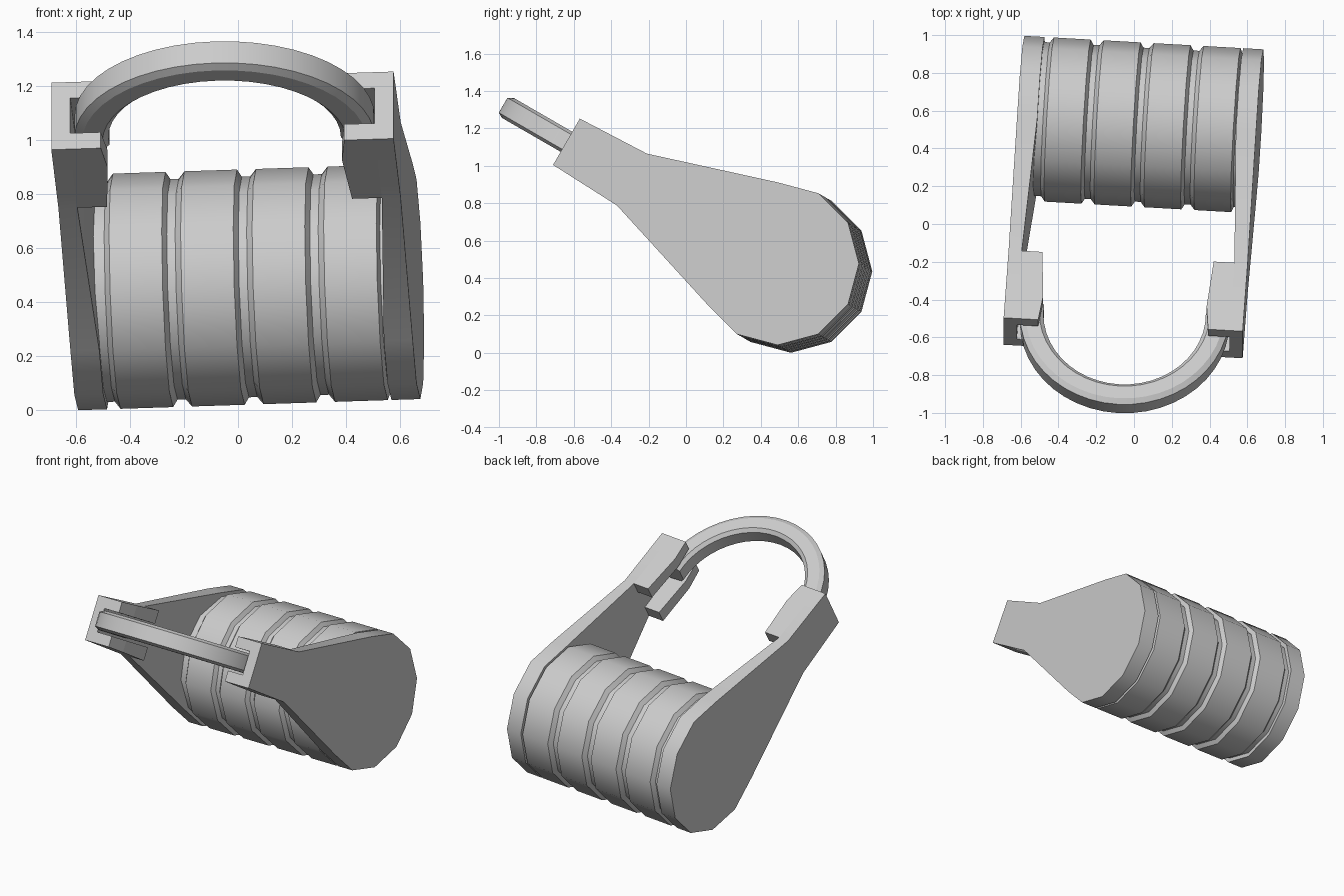
import bpy, bmesh, math
from mathutils import Matrix, Vector

if "Cube" in bpy.data.objects:
    bpy.data.objects.remove(bpy.data.objects["Cube"])

# Local frame: x = drum axis, y = direction from drum to handle, z = thickness
A = math.radians(3.73)
v0 = Vector((0, -math.cos(math.pi / 6), 0.5))
X = Vector((1, 0, 0))
u = X * math.cos(A) + v0 * math.sin(A)
v = v0 * math.cos(A) - X * math.sin(A)
w = u.cross(v)
FRAME = Matrix((u, v, w)).transposed().to_4x4()
FRAME.translation = Vector((0.0275, 0.526, 0.456))

R = 0.435          # drum and cheek radius
HALF = 0.634       # half of overall width
SIDES = 12


def make(name, verts, faces, mirror=False, smooth=None):
    bm = bmesh.new()
    vs = [bm.verts.new(p) for p in verts]
    for f in faces:
        bm.faces.new([vs[i] for i in f])
    bmesh.ops.recalc_face_normals(bm, faces=bm.faces)
    me = bpy.data.meshes.new(name)
    bm.to_mesh(me)
    bm.free()
    ob = bpy.data.objects.new(name, me)
    bpy.context.collection.objects.link(ob)
    ob.matrix_world = FRAME
    if mirror:
        m = ob.modifiers.new("Mirror", 'MIRROR')
        m.use_axis = (True, False, False)
        m.use_mirror_merge = False
    if smooth:
        bpy.ops.object.select_all(action='DESELECT')
        ob.select_set(True)
        bpy.context.view_layer.objects.active = ob
        bpy.ops.object.shade_smooth_by_angle(angle=math.radians(smooth))
    return ob


def loft(sections):
    """Join equal-length closed sections into a capped tube."""
    n = len(sections[0])
    verts = [p for s in sections for p in s]
    faces = [[k * n + i, k * n + (i + 1) % n, (k + 1) * n + (i + 1) % n, (k + 1) * n + i]
             for k in range(len(sections) - 1) for i in range(n)]
    faces += [list(range(n)), list(range(len(verts) - n, len(verts)))]
    return verts, faces


def circle(x, r):
    return [(x, r * math.cos(2 * math.pi * i / SIDES), r * math.sin(2 * math.pi * i / SIDES))
            for i in range(SIDES)]


# Grooved drum
LOW = R - 0.027
profile = [(-0.56, LOW), (-0.497, LOW)]
for k in range(4):
    x = -0.477 + 0.265 * k
    profile += [(x, R), (x + 0.195, R)]
    if k < 3:
        profile += [(x + 0.212, LOW), (x + 0.243, LOW)]
profile += [(0.524, LOW), (0.56, LOW)]
make("drum", *loft([circle(x, r) for x, r in profile]), smooth=35)

# Teardrop side plates, thinner along the arm
S0, S1, T0, T1 = 0.902, 1.307, 0.16, 0.143
outline = [(R * math.cos(math.radians(a)), R * math.sin(math.radians(a)))
           for a in range(60, 301, 30)]
outline += [(S0, -T0), (S1, -T1), (S1, T1), (S0, T0)]
n = len(outline)
WALL = HALF - 0.07
verts = [(HALF, s, t) for s, t in outline]
verts += [(WALL if i > 8 else HALF - 0.107, s, t) for i, (s, t) in enumerate(outline)]
faces = [list(range(n))] + [[i, (i + 1) % n, (i + 1) % n + n, i + n] for i in range(n)]
faces += [[n + i for i in range(9)], [n, n + 8, n + 9, n + 12], [n + i for i in range(9, 13)]]
make("side_plates", verts, faces, mirror=True, smooth=35)

# Lips forming the channel brackets that hold the handle
lip = [(WALL, S0), (0.454, S0), (0.434, 1.17), (0.451, S1), (WALL, S1)]
for sign, name in ((1, "lower_lips"), (-1, "upper_lips")):
    inner = [(x, s, sign * 0.075) for x, s in lip]
    outer = [(x, s, sign * (T0 + (T1 - T0) * (s - S0) / (S1 - S0))) for x, s in lip]
    make(name, *loft([inner, outer]), mirror=True)

# Curved handle with bevelled section
section = [(0.43, -0.042), (0.452, -0.062), (0.527, -0.062), (0.555, -0.046),
           (0.555, 0.046), (0.527, 0.062), (0.452, 0.062), (0.43, 0.042)]
arc = []
for k in range(25):
    a = math.radians(-4 + 188 * k / 24)
    arc.append([(r * math.cos(a), 1.185 + r * math.sin(a), t) for r, t in section])
make("handle", *loft(arc), smooth=25)
